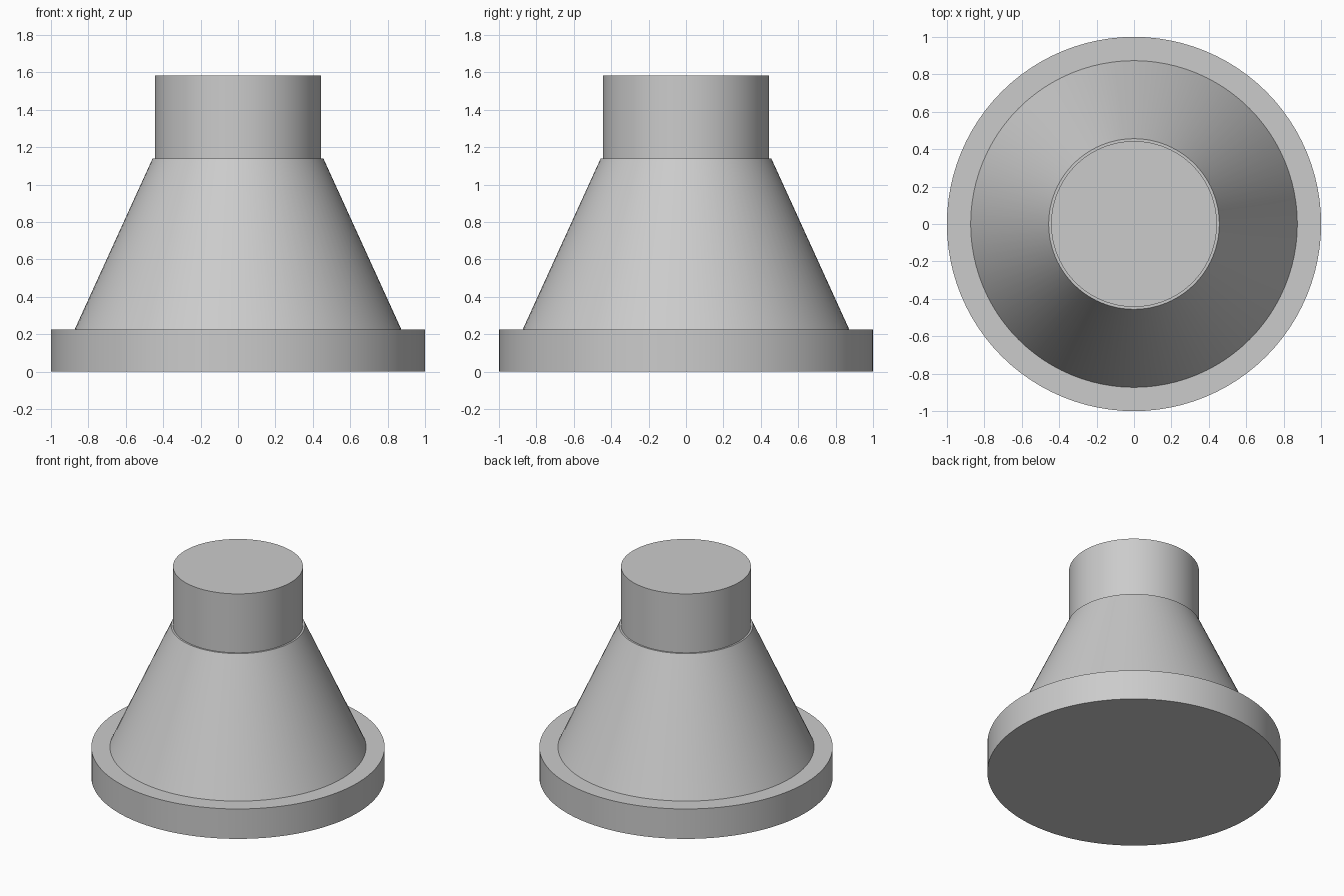
import bpy
import bmesh
import math

if "Cube" in bpy.data.objects:
    bpy.data.objects.remove(bpy.data.objects["Cube"], do_unlink=True)

SEGMENTS = 96

# Plain grey finish
grey = bpy.data.materials.new("plain_grey")
grey.use_nodes = True
colour = (0.6, 0.6, 0.6, 1)
grey.diffuse_color = colour
grey.node_tree.nodes["Principled BSDF"].inputs["Base Color"].default_value = colour

# Radius and height outlines of the three stacked sections
base_flange = [(1.0, 0.0), (1.0, 0.225)]
tapered_body = [(0.873, 0.225), (0.456, 1.14)]
top_neck = [(0.443, 1.14), (0.443, 1.583)]
profile = base_flange + tapered_body + top_neck


def lathe(name, outline, material):
    """Revolve an outline about z into a closed solid with flat end caps."""
    bm = bmesh.new()
    rings = []
    for radius, height in outline:
        ring = []
        for i in range(SEGMENTS):
            a = math.tau * i / SEGMENTS
            ring.append(bm.verts.new((radius * math.cos(a), radius * math.sin(a), height)))
        rings.append(ring)
    for low, high in zip(rings, rings[1:]):
        for i in range(SEGMENTS):
            j = (i + 1) % SEGMENTS
            bm.faces.new((low[i], low[j], high[j], high[i]))
    bm.faces.new(reversed(rings[0]))
    bm.faces.new(rings[-1])
    mesh = bpy.data.meshes.new(name)
    bm.to_mesh(mesh)
    bm.free()
    mesh.materials.append(material)
    obj = bpy.data.objects.new(name, mesh)
    bpy.context.collection.objects.link(obj)
    return obj


# One watertight turned solid: flange, cone and neck
body = lathe("flanged_cone_body", profile, grey)
bpy.ops.object.select_all(action="DESELECT")
body.select_set(True)
bpy.context.view_layer.objects.active = body
bpy.ops.object.shade_smooth_by_angle(angle=math.radians(20))
